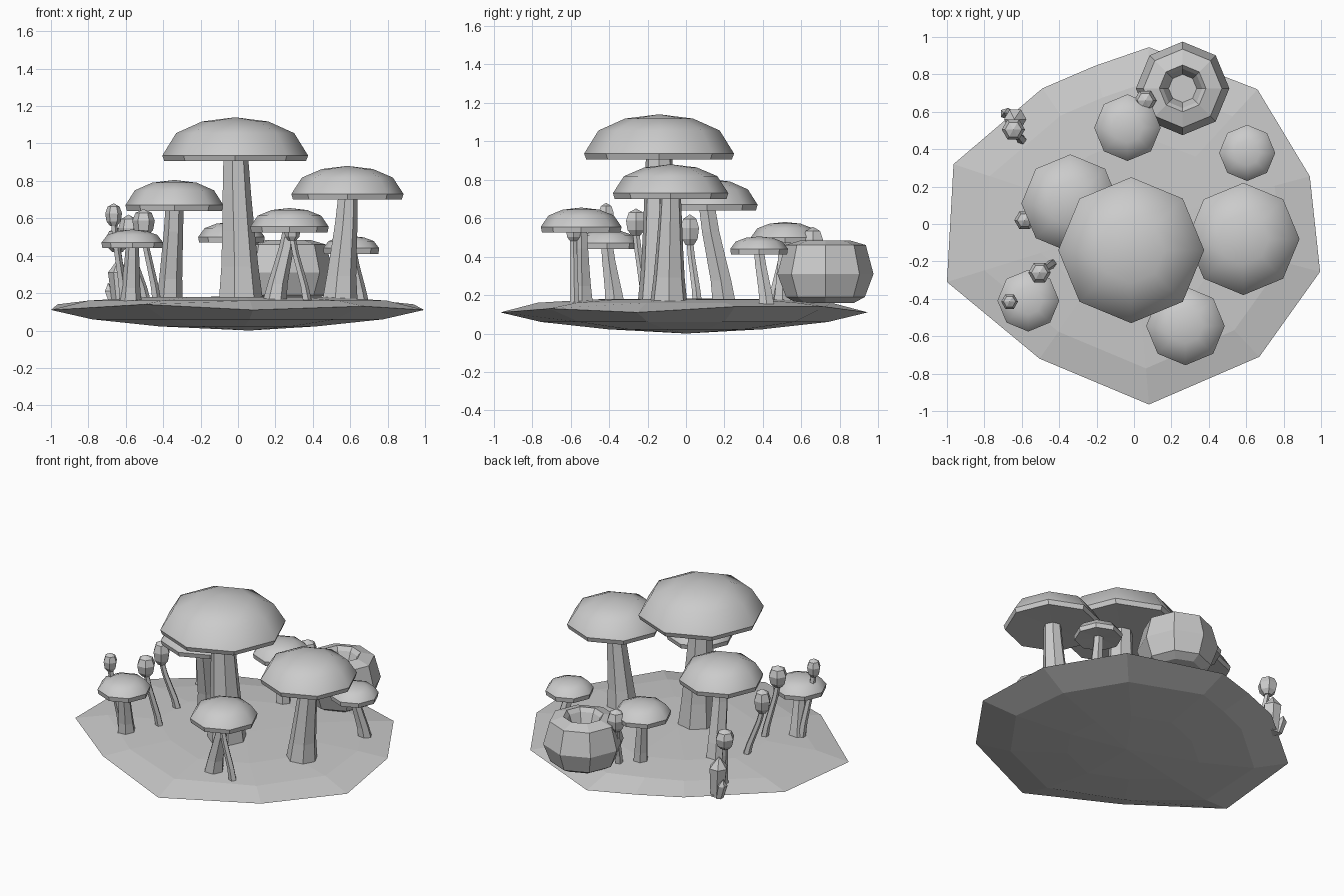
import bpy, bmesh
from math import cos, sin, pi, radians
from mathutils import Vector

cube = bpy.data.objects.get("Cube")
if cube:
    bpy.data.objects.remove(cube, do_unlink=True)

grey = bpy.data.materials.new("plain_grey")
grey.use_nodes = True
tone = (0.6, 0.6, 0.6, 1)
grey.diffuse_color = tone
grey.node_tree.nodes["Principled BSDF"].inputs["Base Color"].default_value = tone


def finish(bm, name, smooth_faces=()):
    """Turn a bmesh into a named object; only the given faces are smooth."""
    bmesh.ops.recalc_face_normals(bm, faces=bm.faces)
    for f in smooth_faces:
        f.smooth = True
    for e in bm.edges:
        if len({f.smooth for f in e.link_faces}) > 1:
            e.smooth = False
    mesh = bpy.data.meshes.new(name)
    bm.to_mesh(mesh)
    bm.free()
    mesh.materials.append(grey)
    obj = bpy.data.objects.new(name, mesh)
    bpy.context.collection.objects.link(obj)
    return obj


def bridge(bm, a, b):
    """Quads between two rings of equal length."""
    n = len(a)
    return [bm.faces.new((a[i], a[(i + 1) % n], b[(i + 1) % n], b[i])) for i in range(n)]


def fan(bm, ring, point):
    tip = bm.verts.new(point)
    n = len(ring)
    return [bm.faces.new((ring[i], ring[(i + 1) % n], tip)) for i in range(n)]


def loft(name, sections, sides, turn=0.0, tip=None):
    """Closed skin over (centre, radius) sections, with an optional pointed tip."""
    bm = bmesh.new()
    rings = []
    for c, r in sections:
        rings.append([bm.verts.new((c[0] + r * cos(turn + 2 * pi * i / sides),
                                    c[1] + r * sin(turn + 2 * pi * i / sides), c[2]))
                      for i in range(sides)])
    for a, b in zip(rings, rings[1:]):
        bridge(bm, a, b)
    bm.faces.new(rings[0])
    if tip:
        fan(bm, rings[-1], tip)
    else:
        bm.faces.new(rings[-1])
    return finish(bm, name)


def stalk(name, base, top, r0, r1, sides, steps=4):
    """Tapered stem that bends gently from its base to its top."""
    a, b = Vector(base), Vector(top)
    sections = []
    for i in range(steps + 1):
        t = i / steps
        c = a.lerp(b, t)
        s = t * t * (3 - 2 * t) * 0.5 + t * 0.5
        c.x, c.y = a.x + (b.x - a.x) * s, a.y + (b.y - a.y) * s
        sections.append((c, r0 + (r1 - r0) * t ** 0.7))
    return loft(name, sections, sides)


def cap(name, x, y, z, r, top):
    """Eight-sided dome, smooth on top, with a thin chamfered rim and flat underside."""
    bm = bmesh.new()
    rim = 0.03
    rise = top - z - rim

    def ring(radius, height):
        return [bm.verts.new((x + radius * cos(pi * i / 4), y + radius * sin(pi * i / 4), height))
                for i in range(8)]
    under = ring(r * 0.97, z)
    edge = ring(r, z + rim)
    mid = ring(r * cos(radians(36)), z + rim + rise * sin(radians(36)))
    high = ring(r * cos(radians(63)), z + rim + rise * sin(radians(63)))
    fan(bm, under, (x, y, z + 0.01))
    bridge(bm, under, edge)
    dome = bridge(bm, edge, mid) + bridge(bm, mid, high) + fan(bm, high, (x, y, top))
    return finish(bm, name, dome)


# Ground: faceted lens-shaped island
outline = [(.08, .945, .11), (-.21, .845, .12), (-.49, .725, .13), (-.965, .32, .14),
           (-1, -.31, .11), (-.505, -.72, .14), (.08, -.965, .11), (.67, -.71, .13),
           (.995, -.255, .11), (.94, .255, .14), (.66, .72, .14)]
bm = bmesh.new()
edge = [bm.verts.new(p) for p in outline]


def shrunk(scale, z):
    return [bm.verts.new((p[0] * scale, p[1] * scale, z)) for p in outline]


for levels, peak in ((((.8, .16), (.5, .178)), .182), (((.78, .06), (.42, .022)), 0)):
    last = edge
    for scale, z in levels:
        ring = shrunk(scale, z)
        bridge(bm, last, ring)
        last = ring
    fan(bm, last, (.06, 0, peak))
finish(bm, "island_ground")

# Mushrooms: name, cap centre, underside, radius, top, stem base, stem radii, sides
mushrooms = [
    ("giant", (-.015, -.14), .905, .39, 1.14, (.01, -.13), (.125, .07), 7),
    ("right", (.585, -.08), .70, .30, .88, (.54, -.09), (.10, .055), 7),
    ("left", (-.34, .11), .64, .262, .805, (-.365, .2), (.07, .048), 6),
    ("front", (.275, -.545), .525, .21, .655, (.195, -.54), (.065, .035), 6),
    ("front_left", (-.565, -.41), .44, .165, .54, (-.575, -.37), (.06, .035), 6),
    ("back", (-.035, .515), .47, .178, .58, (-.01, .5), (.05, .035), 6),
    ("back_right", (.605, .38), .41, .15, .505, (.655, .42), (.045, .03), 6)]
for name, (x, y), z, r, top, (bx, by), (r0, r1), sides in mushrooms:
    cap(name + "_mushroom_cap", x, y, z, r, top)
    stalk(name + "_mushroom_stem", (bx, by, .15), (x, y, z + 0.015), r0, r1, sides)

# Sprouts: bud centre, bud bottom and top, bud radius, stalk base
sprouts = [
    ("tall", (-.665, -.415), .56, .68, .045, (-.61, -.36)),
    ("middle", (-.505, -.26), .51, .65, .06, (-.435, -.21)),
    ("inner", (-.585, .02), .46, .62, .055, (-.49, .06)),
    ("jar_side", (.06, .66), .41, .555, .06, (.08, .6)),
    ("edge", (-.645, .505), .42, .55, .062, (-.6, .45)),
    ("hidden", (.29, -.585), .48, .59, .045, (.37, -.58))]
for name, (x, y), low, high, r, (bx, by) in sprouts:
    h = high - low
    rows = ((0, .45), (.2, .85), (.55, 1), (.85, .72))
    loft(name + "_sprout_bud", [((x, y, low + h * t), r * k) for t, k in rows], 6,
         tip=(x, y, high))
    stalk(name + "_sprout_stalk", (bx, by, .15), (x, y, low + .02), .026, .018, 5)

# Jar: eight-sided pot with a sunken mouth
jar_profile = [(.15, .16), (.205, .19), (.25, .31), (.21, .46), (.125, .485), (.105, .46), (.075, .38)]
loft("round_jar", [((.26, .725, z), r) for r, z in jar_profile], 8)

# Crystals leaning at the back edge
loft("large_crystal", [((-.625, .56, .12), .045), ((-.635, .56, .31), .06)], 6,
     tip=(-.64, .56, .385))
loft("small_crystal", [((-.66, .585, .12), .025), ((-.685, .59, .21), .032)], 5,
     tip=(-.695, .595, .255))
